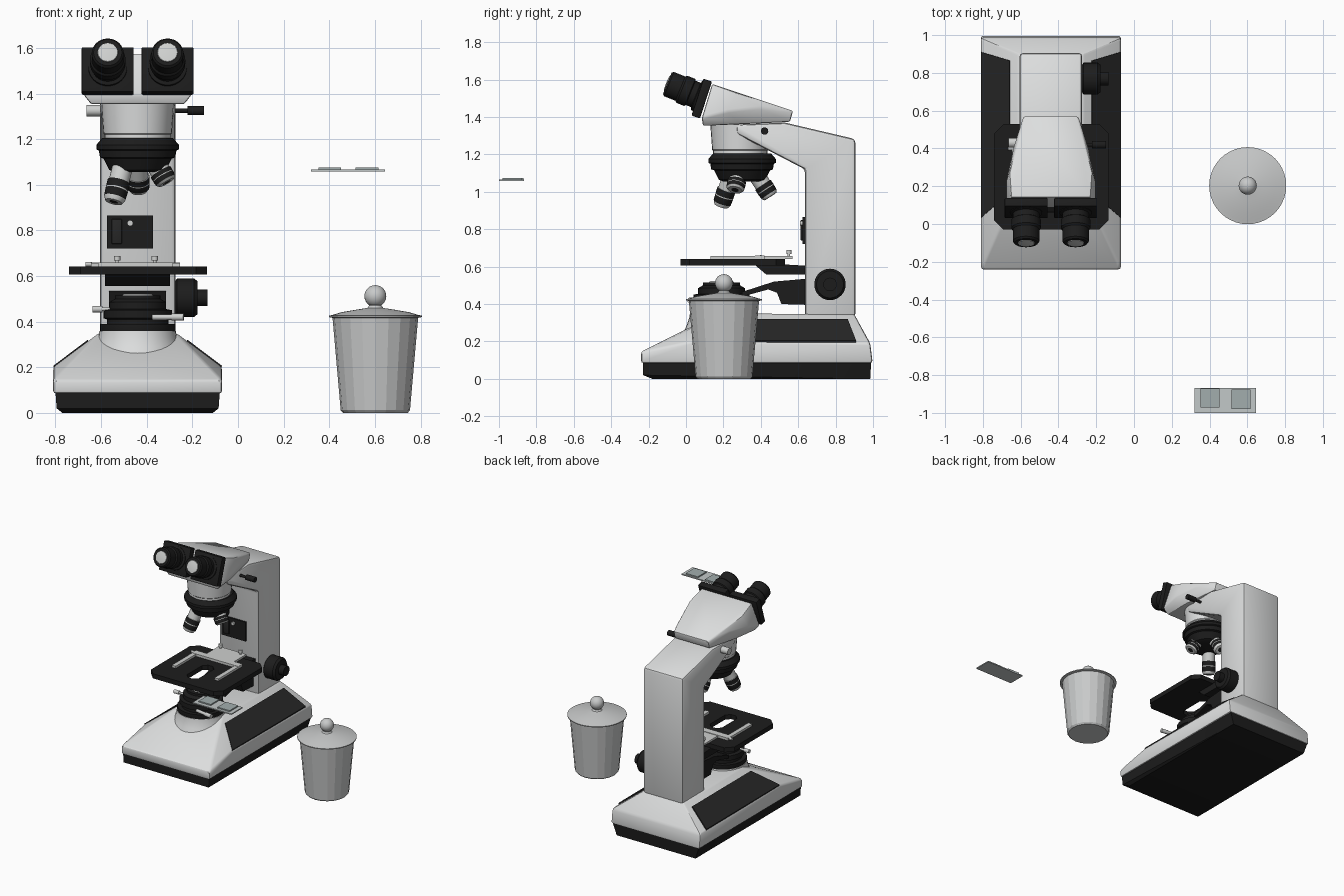
import bpy, bmesh, math
from mathutils import Vector, Matrix

if "Cube" in bpy.data.objects:
    bpy.data.objects.remove(bpy.data.objects["Cube"])

CX = -0.44  # microscope centre line


def mat(name, r, g, b):
    m = bpy.data.materials.new(name)
    m.diffuse_color = (r, g, b, 1)
    m.use_nodes = True
    m.node_tree.nodes["Principled BSDF"].inputs["Base Color"].default_value = m.diffuse_color
    return m


WHITE = mat("white enamel", .72, .73, .73)
BLACK = mat("black plastic", .012, .012, .012)
PANEL = mat("dark panel", .02, .02, .02)
METAL = mat("pale metal", .62, .63, .62)
JAR = mat("jar grey", .58, .59, .59)
GLASS = mat("slide glass", .54, .58, .58)
COVER = mat("cover glass", .36, .42, .42)


def finish(name, bm, mats, angle=30, bevel=0, segs=2):
    bmesh.ops.recalc_face_normals(bm, faces=bm.faces)
    if bevel:
        es = [e for e in bm.edges if e.calc_face_angle(0) > .3]
        bmesh.ops.bevel(bm, geom=es, offset=bevel, segments=segs, profile=.5, affect='EDGES')
    for f in bm.faces:
        f.smooth = angle > 0
    for e in bm.edges:
        e.smooth = e.calc_face_angle(0) < math.radians(angle)
    me = bpy.data.meshes.new(name)
    bm.to_mesh(me)
    bm.free()
    for m in mats:
        me.materials.append(m)
    ob = bpy.data.objects.new(name, me)
    bpy.context.collection.objects.link(ob)
    return ob


def hull(name, pts, m, bevel=0):
    """Convex solid from (half width, y, z) points mirrored about the centre line."""
    bm = bmesh.new()
    for dx, y, z in pts:
        for s in (-1, 1):
            bm.verts.new((CX + s * dx, y, z))
    bmesh.ops.convex_hull(bm, input=bm.verts[:])
    bmesh.ops.dissolve_limit(bm, angle_limit=.02, verts=bm.verts[:], edges=bm.edges[:])
    return finish(name, bm, [m], 25, bevel)


def prism(name, yz, half, m, bevel=0):
    """Side profile extruded across the centre line."""
    bm = bmesh.new()
    f = bm.faces.new([bm.verts.new((CX - half, y, z)) for y, z in yz])
    r = bmesh.ops.extrude_face_region(bm, geom=[f])
    bmesh.ops.translate(bm, vec=(2 * half, 0, 0),
                        verts=[v for v in r['geom'] if isinstance(v, bmesh.types.BMVert)])
    return finish(name, bm, [m], 25, bevel)


def box(name, lo, hi, m, tilt=0, bevel=0):
    lo, hi = Vector(lo), Vector(hi)
    bm = bmesh.new()
    bmesh.ops.create_cube(bm, size=1, matrix=Matrix.Translation((lo + hi) / 2)
                          @ Matrix.Rotation(tilt, 4, 'X') @ Matrix.Diagonal((*(hi - lo), 1)))
    return finish(name, bm, [m], 25, bevel)


def lathe(name, prof, loc, mats, axis=(0, 0, 1), n=32, angle=35):
    """Profile of (radius, height[, material slot]) turned about an axis."""
    bm = bmesh.new()
    rings = []
    for p in prof:
        rings.append([bm.verts.new((p[0] * math.cos(2 * math.pi * i / n),
                                    p[0] * math.sin(2 * math.pi * i / n), p[1])) for i in range(n)])
    for a, b, p in zip(rings, rings[1:], prof):
        for i in range(n):
            j = (i + 1) % n
            f = bm.faces.new((a[i], a[j], b[j], b[i]))
            f.material_index = p[2] if len(p) > 2 else 0
    bm.faces.new(rings[0][::-1])
    bm.faces.new(rings[-1]).material_index = prof[-1][2] if len(prof[-1]) > 2 else 0
    q = Vector((0, 0, 1)).rotation_difference(Vector(axis).normalized())
    bm.transform(Matrix.Translation(loc) @ q.to_matrix().to_4x4())
    return finish(name, bm, mats, angle)


def rod(name, a, b, r, m, n=16):
    d = Vector(b) - Vector(a)
    return lathe(name, [(r, 0), (r, d.length)], a, [m], d, n)


# Base: dark tray, sloped enamel body, side panels
hull("base_tray", [(.33, -.18, 0), (.33, .985, 0), (.355, -.23, .02),
                   (.36, -.23, .09), (.36, .99, .09)], BLACK)
hull("base_body", [(.37, -.24, .085), (.37, .998, .085), (.37, -.24, .145), (.37, .03, .2),
                   (.37, .985, .19), (.17, .01, .27), (.17, .2, .35), (.17, .9, .345)],
     WHITE, .012)
for side, s in (("left", -1), ("right", 1)):
    bm = bmesh.new()
    outline = [(.366, .035, .203), (.366, .91, .2), (.215, .865, .315), (.215, .165, .317)]
    lo = [bm.verts.new((CX + s * x, y, z - .006)) for x, y, z in outline]
    hi = [bm.verts.new((CX + s * (x + .003), y, z + .004)) for x, y, z in outline]
    bm.faces.new(lo)
    bm.faces.new(hi)
    for i in range(4):
        j = (i + 1) % 4
        bm.faces.new((lo[i], lo[j], hi[j], hi[i]))
    finish(side + "_base_panel", bm, [PANEL], 0)

# Lamp housing and condenser stack
lathe("lamp_mount", [(.215, .22), (.185, .29), (.172, .33), (.168, .358)], (CX, .19, 0), [WHITE])
lathe("condenser", [(.163, .355), (.165, .36), (.165, .39), (.135, .39), (.135, .41), (.15, .415),
                    (.15, .45), (.125, .455), (.125, .485), (.1, .5), (.1, .515)],
      (CX, .19, 0), [BLACK])
lathe("condenser_lens", [(.075, .51), (.06, .522)], (CX, .19, 0), [METAL])
rod("condenser_pin_left", (-.56, .15, .455), (-.61, .15, .455), .008, METAL)
rod("condenser_pin_left_grip", (-.595, .15, .455), (-.637, .15, .455), .014, METAL)
rod("condenser_pin_right", (-.375, .045, .42), (-.29, .03, .42), .012, METAL)
rod("condenser_pin_right_grip", (-.29, .03, .42), (-.238, .022, .42), .015, METAL)

# Column and arm
prism("arm", [(.905, .33), (.905, 1.282), (.53, 1.37), (.27, 1.36), (.27, 1.31),
              (.636, 1.12), (.636, .33)], .166, WHITE, .018)
box("switch_plate", (-.574, .624, .72), (-.373, .64, .865), BLACK)
box("rocker_switch", (-.555, .612, .74), (-.508, .63, .85), PANEL, 0, .006)
rod("dimmer_button", (-.473, .63, .832), (-.473, .61, .832), .013, METAL)
lathe("focus_knob", [(.07, 0), (.084, .01), (.084, .085), (.072, .1), (.036, .1), (.036, .143)],
      (-.277, .77, .505), [BLACK], (1, 0, 0))
rod("head_lock_stem", (-.3, .42, 1.325), (-.22, .42, 1.325), .01, BLACK)
rod("head_lock_grip", (-.222, .42, 1.325), (-.148, .42, 1.325), .02, BLACK)
rod("left_screw", (-.59, .43, 1.325), (-.665, .43, 1.325), .025, METAL)

# Stage brackets
prism("stage_bracket", [(.365, .612), (.43, .557), (.64, .557), (.64, .605), (.52, .612)],
      .142, BLACK)
prism("condenser_bracket", [(.3, .44), (.3, .465), (.47, .52), (.64, .535), (.64, .396),
                            (.51, .4), (.487, .46), (.44, .478)], .125, BLACK)

# Stage: chamfered plate with a slot
bm = bmesh.new()


def octagon(x0, x1, y0, y1, c, z):
    pts = [(x0 + c, y0), (x1 - c, y0), (x1, y0 + c), (x1, y1 - c),
           (x1 - c, y1), (x0 + c, y1), (x0, y1 - c), (x0, y0 + c)]
    return [bm.verts.new((x, y, z)) for x, y in pts]


outer, slot = (-.74, -.135, -.03, .53, .05), (-.49, -.39, .06, .3, .03)
loops = [octagon(*outer, .607), octagon(*outer, .642), octagon(*slot, .642), octagon(*slot, .607)]
for k in range(4):
    a, b = loops[k], loops[(k + 1) % 4]
    for i in range(8):
        j = (i + 1) % 8
        bm.faces.new((a[i], a[j], b[j], b[i]))
finish("stage", bm, [BLACK], 20)

# Slide holder on the stage
box("holder_bar", (-.645, .37, .642), (-.255, .42, .66), METAL)
box("holder_plate", (-.56, .42, .642), (-.33, .57, .656), METAL)
box("holder_left_arm", (-.645, .13, .642), (-.612, .38, .658), METAL)
box("holder_right_arm", (-.288, .13, .642), (-.255, .38, .658), METAL)
rod("holder_side_pin", (-.64, .4, .652), (-.668, .4, .652), .01, METAL)
for i, x in enumerate((-.53, -.365)):
    lathe("holder_screw_%d" % i, [(.007, .65), (.007, .668), (.014, .668), (.014, .688)],
          (x, .55, 0), [METAL], n=16)

# Nosepiece and three objectives
lathe("head_neck", [(.145, 1.19), (.145, 1.22), (.15, 1.225), (.16, 1.36)], (CX, .29, 0), [WHITE])
lathe("nosepiece", [(.1, 1.055), (.125, 1.065), (.15, 1.115), (.165, 1.12), (.17, 1.15),
                    (.181, 1.155), (.181, 1.175), (.155, 1.205)], (CX, .3, 0), [BLACK])
for name, a, b in (("long", (-.5, .245, 1.1), (-.545, .188, .925)),
                   ("back", (-.44, .37, 1.1), (-.436, .452, .975)),
                   ("short", (-.365, .28, 1.1), (-.312, .262, 1.01))):
    d = Vector(b) - Vector(a)
    L = d.length
    lathe(name + "_objective", [(.045, 0, 0), (.045, L * .5, 0), (.05, L * .5, 1), (.05, L * .68, 0),
                                (.05, L * .71, 1), (.048, L * .9, 0), (.038, L, 0), (.02, L, 1)],
          a, [METAL, BLACK], d, 24)

# Binocular head
hull("head", [(.145, .572, 1.433), (.145, .556, 1.374), (.2, .4, 1.45), (.22, .27, 1.53),
              (.21, .14, 1.577), (.238, .22, 1.43), (.238, .085, 1.395), (.205, .09, 1.353),
              (.19, .3, 1.362)], WHITE, .01)
t = math.radians(22)
ax = Vector((0, -math.cos(t), math.sin(t)))
for side, s in (("left", -1), ("right", 1)):
    x = CX + s * .131
    box(side + "_eyepiece_plate", (x - .114, .06, 1.395), (x + .114, .108, 1.602), BLACK,
        -math.radians(18), .006)
    lathe(side + "_eyepiece", [(.085, 0), (.085, .035), (.07, .04), (.07, .07), (.078, .075),
                               (.078, .12), (.07, .13), (.07, .195), (.062, .205), (.046, .205)],
          (x, .09, 1.503), [BLACK], ax)
    lathe(side + "_eye_lens", [(.046, 0), (.043, .006), (.02, .009)],
          Vector((x, .09, 1.503)) + ax * .202, [METAL], ax)

# Jar with knobbed lid
J = (.602, .203, 0)
lathe("jar_body", [(.142, 0), (.152, .012), (.188, .42)], J, [JAR], n=20, angle=12)
lathe("jar_lid", [(.18, .415), (.204, .42), (.204, .426), (.186, .43), (.15, .441), (.08, .453),
                  (.035, .46), (.027, .47), (.027, .485)], J, [JAR], n=40)
bm = bmesh.new()
bmesh.ops.create_uvsphere(bm, u_segments=24, v_segments=14, radius=.048,
                          matrix=Matrix.Translation((J[0], J[1], .512)))
finish("jar_knob", bm, [JAR])

# Floating specimen slide with two cover slips
box("slide", (.32, -1, 1.058), (.645, -.867, 1.066), GLASS)
box("cover_slip_left", (.352, -.972, 1.066), (.452, -.87, 1.075), COVER)
box("cover_slip_right", (.515, -.98, 1.066), (.616, -.877, 1.075), COVER)
